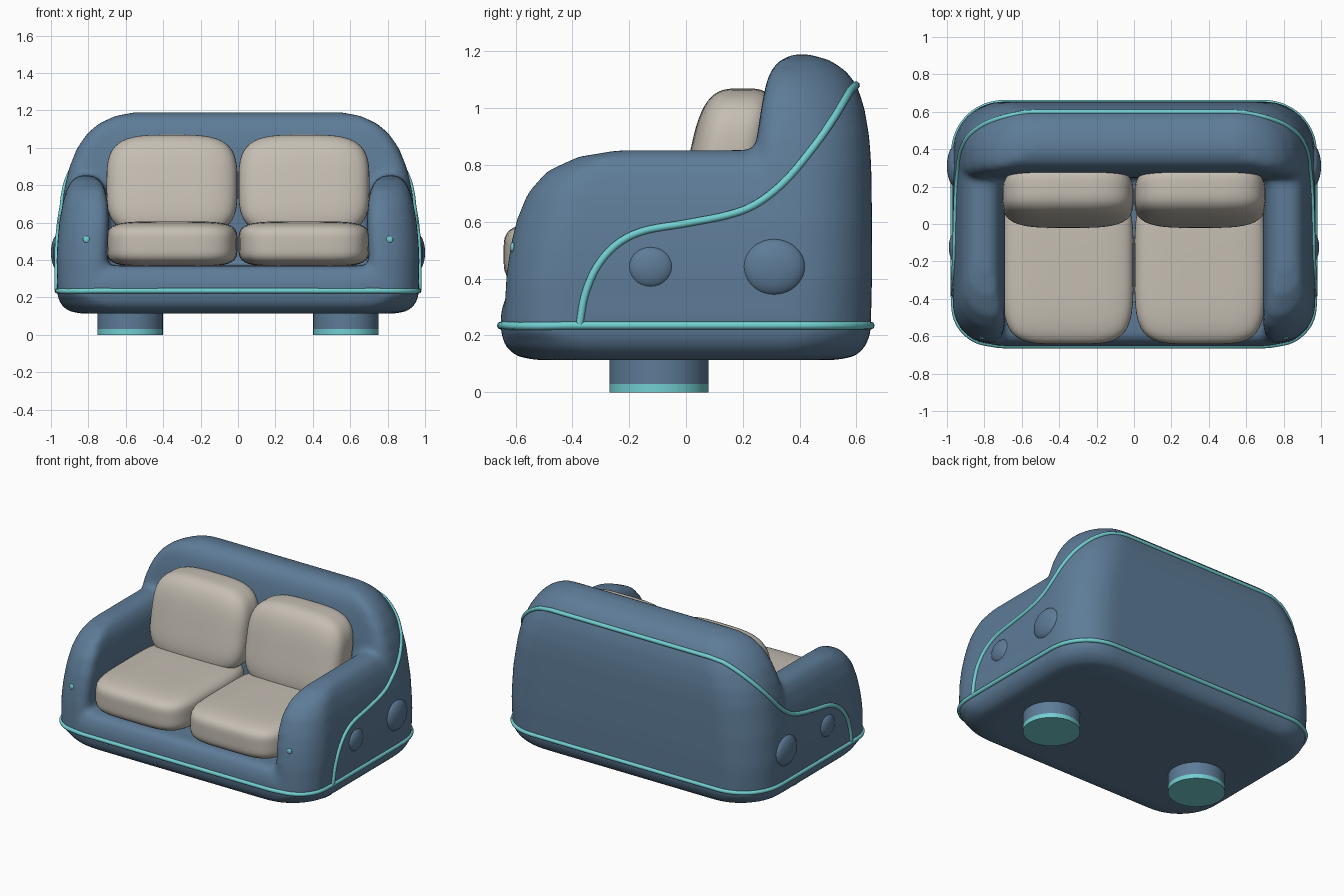
import bpy, bmesh, math
from mathutils import Vector
from mathutils.bvhtree import BVHTree

if "Cube" in bpy.data.objects:
    bpy.data.objects.remove(bpy.data.objects["Cube"])


def material(name, rgb):
    m = bpy.data.materials.new(name)
    m.diffuse_color = (*rgb, 1)
    m.use_nodes = True
    m.node_tree.nodes["Principled BSDF"].inputs["Base Color"].default_value = m.diffuse_color
    return m


BLUE = material("blue fabric", (0.11, 0.20, 0.31))
CREAM = material("cream cushion", (0.56, 0.515, 0.45))
TEAL = material("teal trim", (0.17, 0.62, 0.64))


def finish(name, bm, mat):
    bmesh.ops.recalc_face_normals(bm, faces=bm.faces)
    me = bpy.data.meshes.new(name)
    bm.to_mesh(me)
    bm.free()
    me.materials.append(mat)
    me.shade_smooth()
    ob = bpy.data.objects.new(name, me)
    bpy.context.collection.objects.link(ob)
    return ob


def activate(ob):
    bpy.ops.object.select_all(action='DESELECT')
    ob.select_set(True)
    bpy.context.view_layer.objects.active = ob


def ring(x0, x1, y0, y1, radii, n=9):
    """Rounded rectangle; radii for back-right, back-left, front-left, front-right."""
    w, d = x1 - x0, y1 - y0
    a, b, c, e = radii
    k = min(1, w / (a + b), w / (c + e), d / (a + e), d / (b + c)) * 0.99
    pts = []
    for i, (x, y, sx, sy) in enumerate(((x1, y1, -1, -1), (x0, y1, 1, -1),
                                        (x0, y0, 1, 1), (x1, y0, -1, 1))):
        r = radii[i] * k
        for j in range(n):
            t = math.pi / 2 * (i + j / (n - 1))
            pts.append((x + sx * r + r * math.cos(t), y + sy * r + r * math.sin(t)))
    return pts


def loft(bm, sections, radii, side=1):
    """Closed skin through horizontal sections (z, x0, x1, y0, y1)."""
    rows = [[bm.verts.new((side * x, y, z)) for x, y in ring(x0, x1, y0, y1, radii)]
            for z, x0, x1, y0, y1 in sections]
    for lo, hi in zip(rows, rows[1:]):
        for i in range(len(lo)):
            j = (i + 1) % len(lo)
            bm.faces.new((lo[i], lo[j], hi[j], hi[i]))
    bm.faces.new(rows[0])
    bm.faces.new(rows[-1])


# Upholstered body: base, two arms and back, fused and softened
bm = bmesh.new()
base = [(.113, .84, -.53, .53), (.128, .91, -.60, .60), (.165, .95, -.64, .635),
        (.235, .968, -.655, .65), (.30, .97, -.648, .652), (.345, .965, -.63, .65),
        (.37, .95, -.60, .64)]
loft(bm, [(z, -w, w, a, b) for z, w, a, b in base], (.28,) * 4)
arm = [(.2, .70, .965, -.645, .4), (.4, .70, .97, -.635, .4), (.5, .695, .965, -.622, .4),
       (.6, .69, .955, -.60, .4), (.7, .695, .938, -.56, .4), (.78, .71, .915, -.49, .4),
       (.83, .74, .885, -.38, .4), (.853, .78, .845, -.24, .4)]
for s in (1, -1):
    loft(bm, arm, (.02, .02, .06, .21), s)
back = [(.2, .965, .25, .65), (.4, .97, .25, .655), (.6, .957, .25, .655),
        (.8, .925, .245, .652), (.9, .90, .25, .645), (1.0, .86, .265, .628),
        (1.08, .805, .28, .602), (1.13, .745, .297, .565), (1.17, .66, .33, .505),
        (1.19, .56, .38, .43)]
loft(bm, [(z, -w, w, a, b) for z, w, a, b in back], (.27, .27, .07, .07))
body = finish("sofa_body", bm, BLUE)
activate(body)
rm = body.modifiers.new("fuse", 'REMESH')
rm.mode = 'VOXEL'
rm.voxel_size = 0.018
rm.use_smooth_shade = True
sm = body.modifiers.new("soften", 'SMOOTH')
sm.factor = 0.5
sm.iterations = 12
for m in ("fuse", "soften"):
    bpy.ops.object.modifier_apply(modifier=m)
body.data.shade_smooth()
tree = BVHTree.FromObject(body, bpy.context.evaluated_depsgraph_get())


# Piping laid on the body surface
def piping(name, pts, closed):
    cu = bpy.data.curves.new(name, 'CURVE')
    cu.dimensions = '3D'
    cu.bevel_depth = 0.014
    cu.bevel_resolution = 2
    cu.use_fill_caps = True
    sp = cu.splines.new('POLY')
    sp.points.add(len(pts) - 1)
    for p, q in zip(sp.points, pts):
        p.co = (*q, 1)
    sp.use_cyclic_u = closed
    cu.materials.append(TEAL)
    ob = bpy.data.objects.new(name, cu)
    bpy.context.collection.objects.link(ob)
    activate(ob)
    bpy.ops.object.convert(target='MESH')
    bpy.context.object.data.shade_smooth()


def snap(p):
    return tree.find_nearest(Vector(p))[0]


loop = [Vector((x, y, .235)) for x, y in ring(-.968, .968, -.655, .65, (.28,) * 4)]
dense = [a.lerp(b, t / 4) for a, b in zip(loop, loop[1:] + loop[:1]) for t in range(4)]
piping("base_piping", [snap(p) for p in dense], True)

path = [Vector((0, y, z)) for y, z in (
    (-.39, .19), (-.375, .24), (-.357, .34), (-.315, .44), (-.245, .52), (-.15, .568),
    (0, .595), (.15, .625), (.25, .665), (.35, .745), (.45, .865), (.52, .965),
    (.585, 1.075), (.61, 1.12))]
side = []
for a, b, c, d in zip(path, path[1:], path[2:], path[3:]):
    for i in range(6):
        t = i / 6
        p = (2 * b + (c - a) * t + (2 * a - 5 * b + 4 * c - d) * t * t
             + (3 * b - a - 3 * c + d) * t ** 3) / 2
        hit = tree.ray_cast(Vector((2, p.y, p.z)), Vector((-1, 0, 0)))[0]
        if hit and hit.x > 0.5:
            side.append(hit)
end = side[-1]
across = [snap((end.x * (1 - i / 15), .597, 1.08)) for i in range(2, 29)]
mirror = [Vector((-p.x, p.y, p.z)) for p in reversed(side)]
piping("back_piping", side + across + mirror, False)


# Soft rounded pillow shape
def pillow(name, centre, half, power, mat, lean=0):
    bm = bmesh.new()
    bmesh.ops.create_cube(bm, size=2)
    bmesh.ops.subdivide_edges(bm, edges=bm.edges, cuts=15, use_grid_fill=True)
    for v in bm.verts:
        n = sum(abs(c) ** power for c in v.co) ** (1 / power)
        x, y, z = (c / n * h for c, h in zip(v.co, half))
        v.co = (centre[0] + x, centre[1] + y + lean * z, centre[2] + z)
    return finish(name, bm, mat)


# Mirrored parts
for s, label in ((1, "right"), (-1, "left")):
    pillow(label + "_seat_cushion", (s * .353, -.22, .485), (.35, .422, .122), 4.5, CREAM)
    pillow(label + "_back_cushion", (s * .353, .145, .80), (.35, .14, .27), 3.6, CREAM, .2)
    pillow(label + "_large_side_button", (s * .955, .31, .44), (.045, .11, .1), 2, BLUE)
    pillow(label + "_small_side_button", (s * .955, -.125, .44), (.035, .08, .073), 2, BLUE)
    # small stud on the front of the arm
    p = tree.ray_cast(Vector((s * .81, -2, .51)), Vector((0, 1, 0)))[0]
    pillow(label + "_arm_stud", p, (.018, .008, .018), 2, TEAL)
    # round foot with coloured sole
    for name, z0, z1, mat in (("_foot", .03, .17, BLUE), ("_foot_sole", 0, .03, TEAL)):
        bm = bmesh.new()
        bmesh.ops.create_cone(bm, cap_ends=True, segments=48, radius1=.175,
                              radius2=.175, depth=z1 - z0)
        bmesh.ops.translate(bm, verts=bm.verts, vec=(s * .577, -.095, (z0 + z1) / 2))
        activate(finish(label + name, bm, mat))
        bpy.ops.object.shade_smooth_by_angle(angle=math.radians(40))
